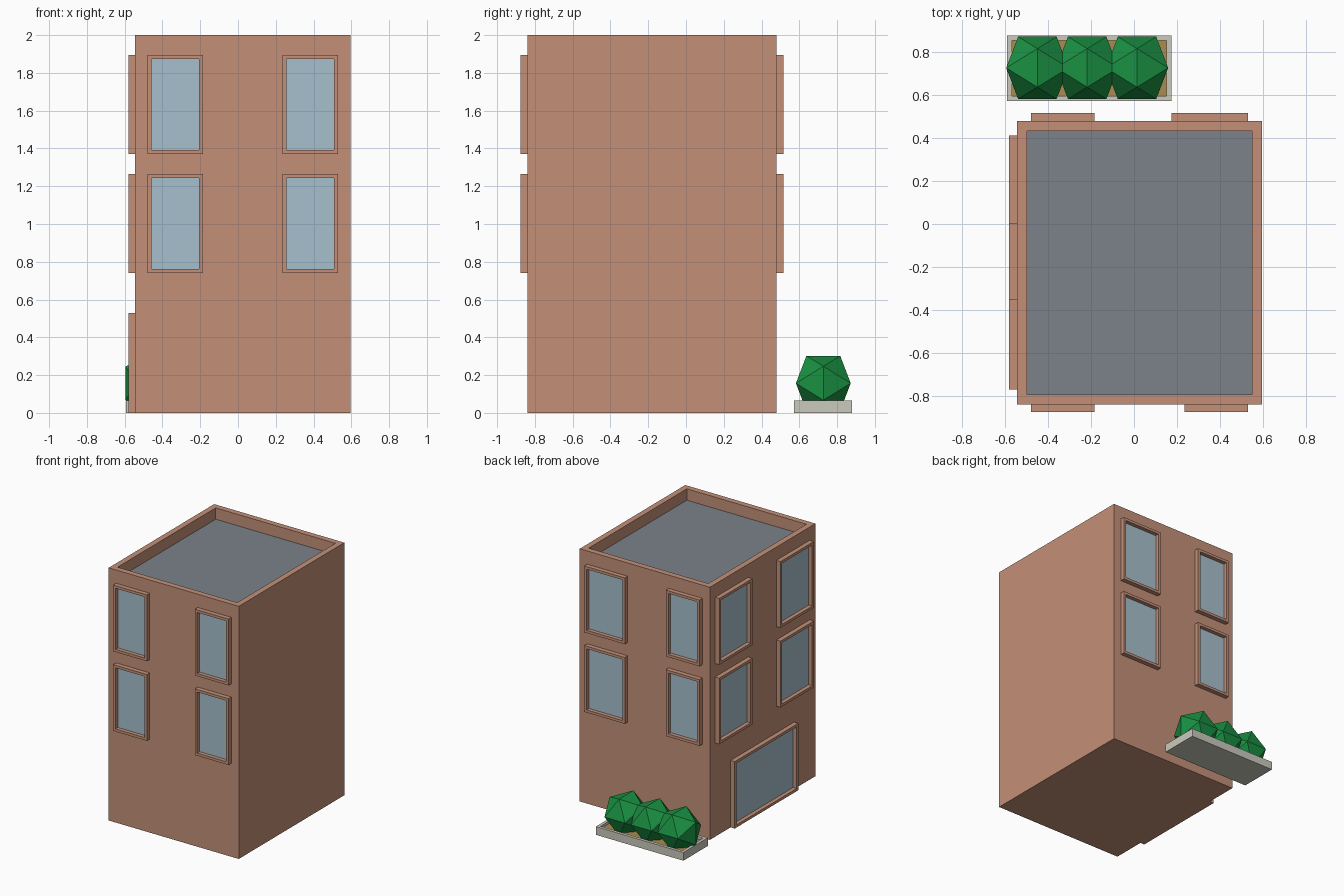
import bpy, bmesh
from mathutils import Vector

if "Cube" in bpy.data.objects:
    bpy.data.objects.remove(bpy.data.objects["Cube"])


def material(name, r, g, b):
    m = bpy.data.materials.new(name)
    m.diffuse_color = (r, g, b, 1)
    m.use_nodes = True
    m.node_tree.nodes["Principled BSDF"].inputs["Base Color"].default_value = m.diffuse_color
    return m


BRICK = material("brick", 0.55, 0.28, 0.19)
GLASS = material("glass", 0.39, 0.53, 0.62)
ROOF = material("roof_felt", 0.20, 0.225, 0.255)
STONE = material("stone", 0.60, 0.59, 0.51)
SOIL = material("soil", 0.40, 0.26, 0.08)
LEAF = material("leaf", 0.01, 0.28, 0.055)


def finish(bm, name, *mats):
    bmesh.ops.recalc_face_normals(bm, faces=bm.faces)
    mesh = bpy.data.meshes.new(name)
    bm.to_mesh(mesh)
    bm.free()
    for m in mats:
        mesh.materials.append(m)
    obj = bpy.data.objects.new(name, mesh)
    bpy.context.collection.objects.link(obj)
    return obj


def tray(name, lo, hi, facing, rim, depth, outer, inner):
    """Box between two corners whose 'facing' side is inset and pushed in."""
    lo, hi, facing = Vector(lo), Vector(hi), Vector(facing)
    bm = bmesh.new()
    bmesh.ops.create_cube(bm, size=1)
    for v in bm.verts:
        v.co = (lo + hi) / 2 + v.co * (hi - lo)
    bm.normal_update()
    face = max(bm.faces, key=lambda f: f.normal.dot(facing))
    bmesh.ops.inset_individual(bm, faces=[face], thickness=rim, use_even_offset=True)
    floor = bmesh.ops.extrude_discrete_faces(bm, faces=[face])["faces"][0]
    bmesh.ops.translate(bm, verts=floor.verts, vec=-facing * depth)
    floor.material_index = 1
    return finish(bm, name, outer, inner)


# Building block with parapet and sunken flat roof
X0, X1, Y0, Y1 = -0.545, 0.595, -0.84, 0.48
tray("building_shell", (X0, Y0, 0), (X1, Y1, 2), (0, 0, 1), 0.046, 0.09, BRICK, ROOF)

# Upper windows on two floors: front, back and left walls
OUT, RIM, SINK = 0.036, 0.021, 0.031
for floor, (z0, z1) in enumerate([(0.74, 1.265), (1.37, 1.895)], 1):
    for side, a, b in [("left", -0.48, -0.185), ("right", 0.235, 0.53)]:
        tray(f"front_window_{side}_{floor}", (a, Y0 - OUT, z0), (b, Y0, z1),
             (0, -1, 0), RIM, SINK, BRICK, GLASS)
    for side, a, b in [("left", -0.48, -0.185), ("right", 0.175, 0.53)]:
        tray(f"back_window_{side}_{floor}", (a, Y1, z0), (b, Y1 + OUT, z1),
             (0, 1, 0), RIM, SINK, BRICK, GLASS)
    for side, a, b in [("front", -0.77, -0.352), ("back", 0.0, 0.413)]:
        tray(f"side_window_{side}_{floor}", (X0 - OUT, a, z0), (X0, b, z1),
             (-1, 0, 0), RIM, SINK, BRICK, GLASS)

# Wide ground-floor shop window on the left wall
tray("ground_window", (X0 - OUT, -0.575, 0), (X0, 0.22, 0.53),
     (-1, 0, 0), RIM, SINK, BRICK, GLASS)

# Stone planter with soil
tray("planter", (-0.592, 0.572, 0), (0.175, 0.878, 0.065), (0, 0, 1), 0.024, 0.02, STONE, SOIL)

# Three icosahedral shrubs, each the hull of three golden rectangles
LONG, SHORT = 0.145, 0.0896
for i, x in enumerate((-0.45, -0.218, 0.014), 1):
    bm = bmesh.new()
    for s in (-SHORT, SHORT):
        for t in (-LONG, LONG):
            for p in ((t, 0, s), (0, s, t), (s, t, 0)):
                bm.verts.new(Vector((x, 0.727, 0.157)) + Vector(p))
    bmesh.ops.convex_hull(bm, input=bm.verts)
    finish(bm, f"shrub_{i}", LEAF)
